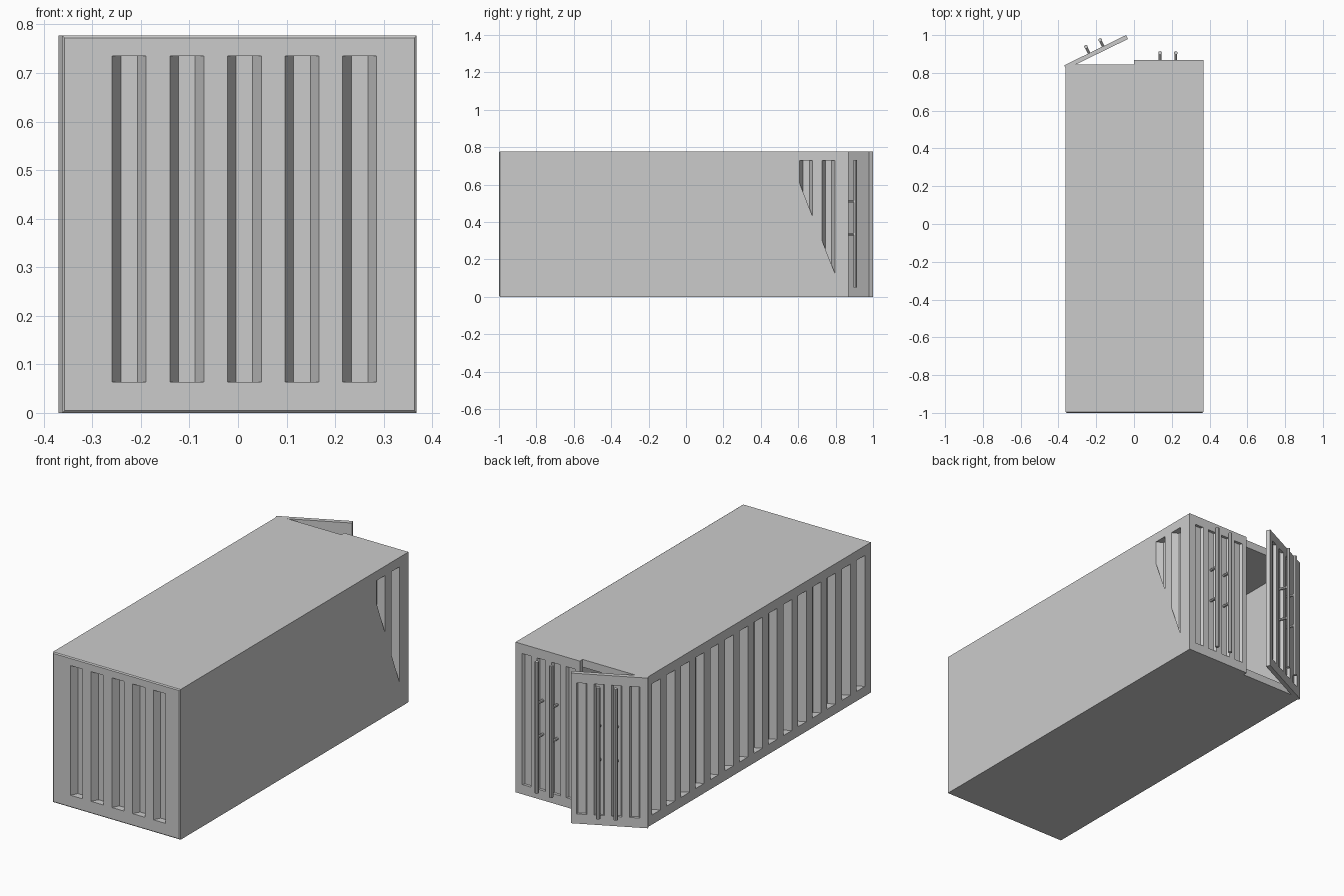
import bpy, bmesh
from math import radians, pi
from mathutils import Matrix, Vector

if "Cube" in bpy.data.objects:
    bpy.data.objects.remove(bpy.data.objects["Cube"])

X0, X1, Y0, Y1, H = -0.362, 0.368, -1.0, 0.845, 0.777
G0, G1 = 0.064, 0.735          # groove bottom and top on the end wall


def add_box(bm, lo, hi):
    lo, hi = Vector(lo), Vector(hi)
    m = Matrix.Translation((lo + hi) / 2) @ Matrix.Diagonal((*(hi - lo), 1))
    return bmesh.ops.create_cube(bm, size=1, matrix=m)["verts"]


def add_groove(bm, mat, outer, inner, depth, z0, z1):
    """Trapezoid channel cutter: u along the wall, v outward."""
    prof = [(-outer / 2, 0.01), (-outer / 2, 0), (-inner / 2, -depth),
            (inner / 2, -depth), (outer / 2, 0), (outer / 2, 0.01)]
    f = bm.faces.new([bm.verts.new(mat @ Vector((u, v, z0))) for u, v in prof])
    top = bmesh.ops.extrude_face_region(bm, geom=[f])["geom"]
    bmesh.ops.translate(bm, vec=(0, 0, z1 - z0),
                        verts=[g for g in top if isinstance(g, bmesh.types.BMVert)])


def add_rod(bm, mid, length, r, rot=None):
    m = Matrix.Translation(mid) @ (rot or Matrix())
    bmesh.ops.create_cone(bm, cap_ends=True, segments=8, radius1=r, radius2=r,
                          depth=length, matrix=m)


def make(name, bm, mat=None):
    bmesh.ops.recalc_face_normals(bm, faces=bm.faces[:])
    me = bpy.data.meshes.new(name)
    bm.to_mesh(me)
    bm.free()
    ob = bpy.data.objects.new(name, me)
    bpy.context.collection.objects.link(ob)
    if mat:
        ob.matrix_world = mat
    return ob


def cut(ob, cutter):
    mod = ob.modifiers.new("grooves", "BOOLEAN")
    mod.operation, mod.solver, mod.object = "DIFFERENCE", "EXACT", cutter
    cutter.hide_render = True
    bpy.context.view_layer.update()
    dg = bpy.context.evaluated_depsgraph_get()
    me = bpy.data.meshes.new_from_object(ob.evaluated_get(dg))
    ob.modifiers.clear()
    ob.data = me
    bpy.data.objects.remove(cutter)


# Container body with softened front edges
bm = bmesh.new()
add_box(bm, (X0, Y0, 0), (X1, Y1, H))
edges = [e for e in bm.edges if all(v.co.y < Y0 + 0.001 for v in e.verts)]
bmesh.ops.bevel(bm, geom=edges, offset=0.005, segments=1, affect="EDGES")
body = make("container_body", bm)

# Hollow interior, open at the back
bm = bmesh.new()
add_box(bm, (X0 + 0.04, Y0 + 0.04, 0.04), (X1 - 0.04, Y1 + 0.1, H - 0.04))
cut(body, make("interior_cutter", bm))

# Wall grooves: five in the front, fifteen along each side
bm = bmesh.new()
for i in range(5):
    m = Matrix.Translation((-0.224 + 0.1186 * i, Y0, 0)) @ Matrix.Rotation(pi, 4, "Z")
    add_groove(bm, m, 0.07, 0.034, 0.035, G0, G1)
for i in range(15):
    y = 0.762 - 0.1195 * i
    for x, a in ((X0, pi / 2), (X1, -pi / 2)):
        m = Matrix.Translation((x, y, 0)) @ Matrix.Rotation(a, 4, "Z")
        add_groove(bm, m, 0.069, 0.034, 0.035, 0.05, 0.728)
cut(body, make("groove_cutter", bm))

# Flat sheet covering most of the right wall, with a slanted end
bm = bmesh.new()
pts = [(Y0 + 0.005, 0.0), (Y1, 0.0), (0.56, 0.728), (0.54, H), (Y0 + 0.005, H)]
bm.faces.new([bm.verts.new((X1 + 0.0007, y, z)) for y, z in pts])
sheet = make("right_wall_sheet", bm)
if sheet.data.polygons[0].normal.x < 0:
    sheet.data.flip_normals()


# Doors: origin at the outer hinge corner, s = direction away from the hinge
def make_door(name, s, length, mat):
    t = 0.023
    bm = bmesh.new()
    add_box(bm, (min(0, s * length), -t, 0), (max(0, s * length), 0, H))
    door = make(name, bm, mat)
    bm = bmesh.new()
    for u in (0.063, 0.147, 0.231, 0.315):
        add_groove(bm, Matrix.Translation((s * u, 0, 0)), 0.05, 0.036, 0.014, 0.05, 0.728)
    cut(door, make(name + "_cutter", bm, mat))
    # Locking rods on short stand-off pins
    bm = bmesh.new()
    for u in (0.147, 0.23):
        add_rod(bm, (s * u, 0.037, 0.39), 0.68, 0.01)
        for z in (0.335, 0.51):
            add_rod(bm, (s * u, 0.012, z), 0.05, 0.007, Matrix.Rotation(pi / 2, 4, "X"))
    make(name + "_lock_rods", bm, mat)


make_door("closed_door", -1, X1, Matrix.Translation((X1, Y1 + 0.023, 0)))
make_door("open_door", 1, 0.365,
          Matrix.Translation((-0.37, 0.84, 0)) @ Matrix.Rotation(radians(26), 4, "Z"))
